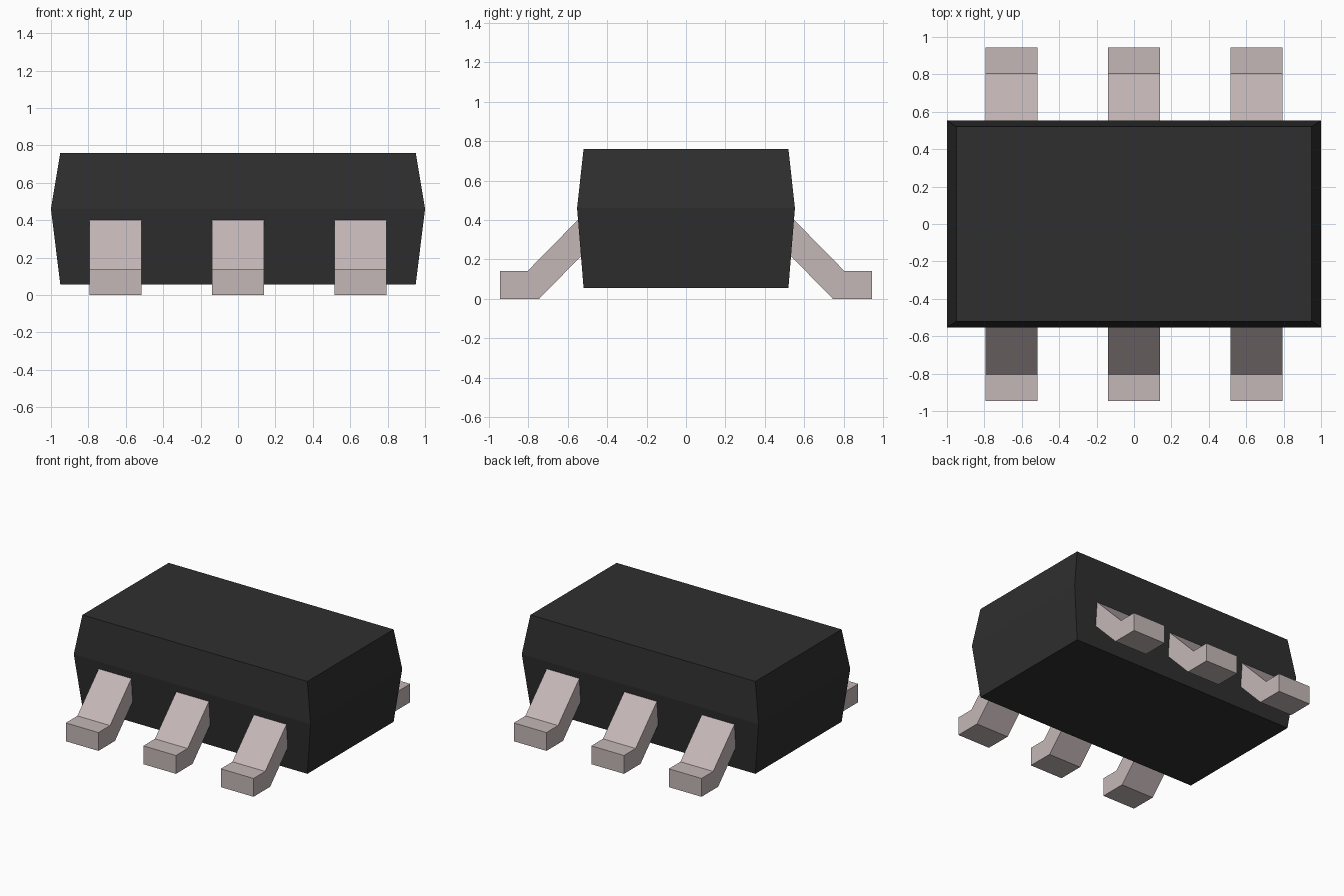
import bpy
import bmesh

cube = bpy.data.objects.get("Cube")
if cube:
    bpy.data.objects.remove(cube, do_unlink=True)


def make_material(name, color):
    mat = bpy.data.materials.new(name)
    mat.use_nodes = True
    mat.diffuse_color = (*color, 1)
    mat.node_tree.nodes["Principled BSDF"].inputs["Base Color"].default_value = (*color, 1)
    return mat


def loft(name, rings, mat):
    """Join a stack of matching closed rings into a capped solid."""
    bm = bmesh.new()
    loops = [[bm.verts.new(p) for p in ring] for ring in rings]
    for a, b in zip(loops, loops[1:]):
        for i in range(len(a)):
            j = (i + 1) % len(a)
            bm.faces.new((a[i], a[j], b[j], b[i]))
    bm.faces.new(loops[0][::-1])
    bm.faces.new(loops[-1])
    bmesh.ops.recalc_face_normals(bm, faces=bm.faces)
    mesh = bpy.data.meshes.new(name)
    bm.to_mesh(mesh)
    bm.free()
    mesh.materials.append(mat)
    obj = bpy.data.objects.new(name, mesh)
    bpy.context.collection.objects.link(obj)
    return obj


black = make_material("black_plastic", (0.028, 0.028, 0.028))
metal = make_material("pinkish_metal", (0.56, 0.475, 0.475))

# Package body, widest at the parting line
sections = [(0.95, 0.52, 0.055), (1.0, 0.553, 0.46), (0.95, 0.52, 0.76)]
loft("package_body",
     [[(-x, -y, z), (x, -y, z), (x, y, z), (-x, y, z)] for x, y, z in sections],
     black)

# Bent leads: flat foot and a sloping arm that ends just inside the body
lead_profile = [(0.945, 0), (0.745, 0), (0.51, 0.24), (0.51, 0.44),
                (0.805, 0.14), (0.945, 0.14)]
half_width = 0.138
for side, sign in (("front", -1), ("back", 1)):
    for place, x in (("right", -0.655), ("middle", 0), ("left", 0.655)):
        loft(f"{side}_{place}_lead",
             [[(x + dx, sign * y, z) for y, z in lead_profile]
              for dx in (-half_width, half_width)],
             metal)
